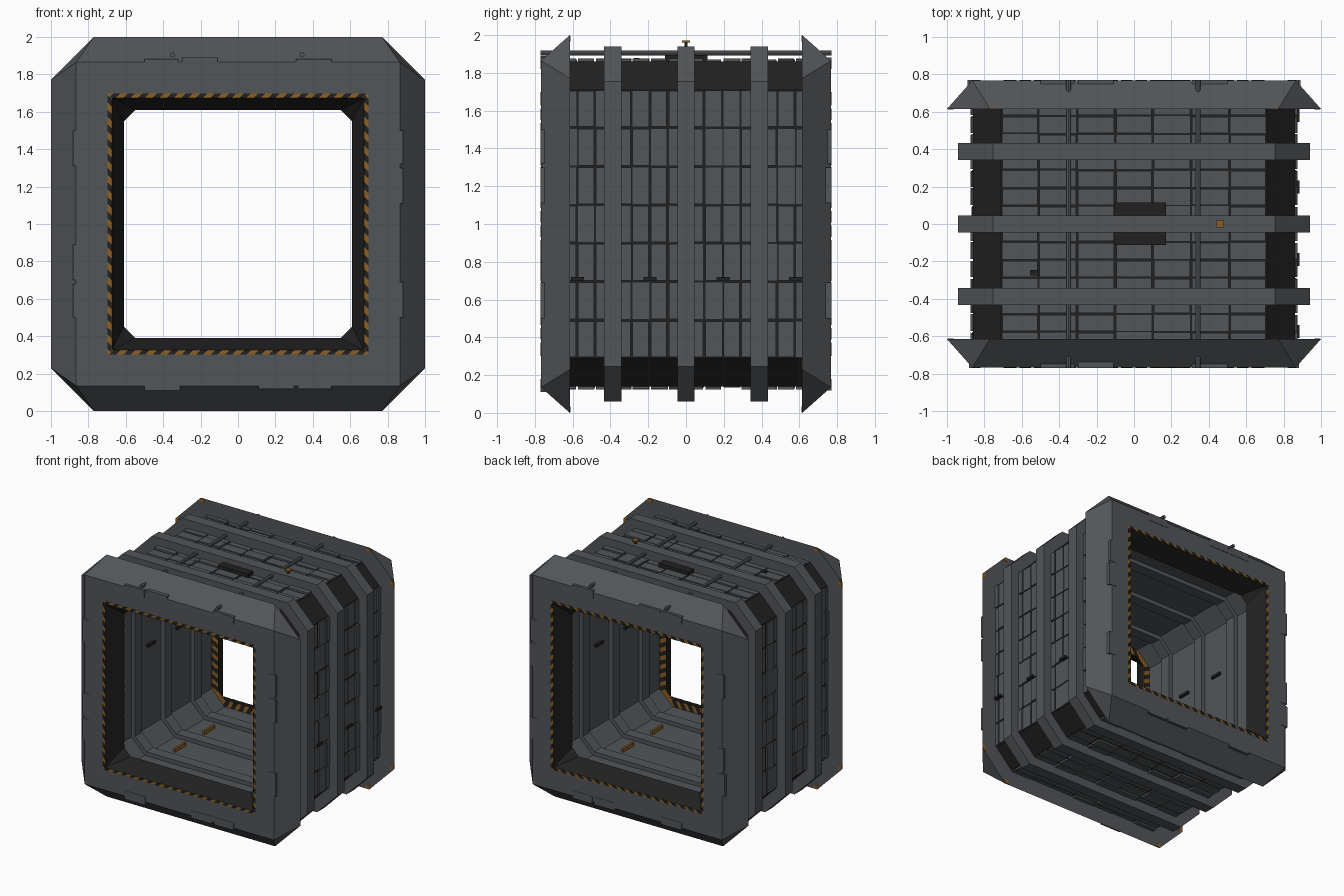
import bpy, bmesh, math, random
from mathutils import Matrix, Vector

if "Cube" in bpy.data.objects:
    bpy.data.objects.remove(bpy.data.objects["Cube"])

random.seed(4)

def material(name, rgb):
    m = bpy.data.materials.new(name)
    m.diffuse_color = (*rgb, 1)
    m.use_nodes = True
    m.node_tree.nodes["Principled BSDF"].inputs["Base Color"].default_value = m.diffuse_color
    return m

GREY = material("steel grey", (0.085, 0.092, 0.1))
BLACK = material("near black", (0.015, 0.015, 0.015))
ORANGE = material("hazard orange", (0.27, 0.115, 0.015))
CENTRE = Vector((0, 0, 1))

def finish(name, bm, mats):
    bmesh.ops.remove_doubles(bm, verts=bm.verts, dist=1e-5)
    bmesh.ops.recalc_face_normals(bm, faces=bm.faces)
    me = bpy.data.meshes.new(name)
    bm.to_mesh(me)
    bm.free()
    for m in mats:
        me.materials.append(m)
    ob = bpy.data.objects.new(name, me)
    ob.location = CENTRE
    bpy.context.collection.objects.link(ob)
    return ob

def octagon(y, h, c):
    """Square of half size h with corners cut by c."""
    a = h - c
    return [(a, y, h), (h, y, a), (h, y, -a), (a, y, -h),
            (-a, y, -h), (-h, y, -a), (-h, y, a), (-a, y, h)]

def ring_loft(name, sections, mats, seg_mat=None):
    """Closed frame: sections (y, half, cut) are joined in a loop."""
    bm = bmesh.new()
    rings = [[bm.verts.new(p) for p in octagon(*s)] for s in sections]
    n = len(rings)
    for k in range(n):
        a, b = rings[k], rings[(k + 1) % n]
        for i in range(8):
            j = (i + 1) % 8
            f = bm.faces.new((a[i], a[j], b[j], b[i]))
            f.material_index = seg_mat[k] if seg_mat else 0
    return finish(name, bm, mats)

def side(k):
    return Matrix.Rotation(math.pi / 2 * k, 4, 'Y')

def add_box(bm, lo, hi, mat=None):
    lo, hi = Vector(lo), Vector(hi)
    m = Matrix.Translation((lo + hi) / 2) @ Matrix.Diagonal((*(hi - lo), 1))
    bmesh.ops.create_cube(bm, size=1, matrix=(mat or Matrix()) @ m)

def add_prism(bm, pts, y0, y1, mat):
    """Plate with outline pts in x, z between y0 and y1."""
    a = [bm.verts.new(mat @ Vector((x, y0, z))) for x, z in pts]
    b = [bm.verts.new(mat @ Vector((x, y1, z))) for x, z in pts]
    bm.faces.new(a)
    bm.faces.new(b[::-1])
    for i in range(4):
        j = (i + 1) % 4
        bm.faces.new((a[j], a[i], b[i], b[j]))

def boxes(name, mat, items):
    bm = bmesh.new()
    for lo, hi in items:
        add_box(bm, lo, hi)
    return finish(name, bm, [mat])

def hazard(name, y, out, r0, r1, n, c0=0.0, c1=0.0):
    """Orange band with slanted black stripes; out is the facing direction."""
    ring_loft(name + "_band", [(y, r0, c0), (y, r1, c1),
              (y + out * .002, r1, c1), (y + out * .002, r0, c0)], [ORANGE])
    bm = bmesh.new()
    pitch = 2 * (r1 - c1) / n
    for k in range(4):
        for i in range(n):
            u = -(r1 - c1) + pitch * (i + .1)
            v = min(u + pitch * .5, r1)
            s = min(r1 - r0, pitch * .4)
            add_prism(bm, [(u, r0), (v, r0), (v + s, r1), (u + s, r1)],
                      y, y + out * .004, side(k))
    finish(name + "_stripes", bm, [BLACK])

# End collars with flared rim and dark funnel opening
for s, tag in ((-1, "front"), (1, "back")):
    ring_loft(tag + "_collar",
              [(s * .767, .675, 0), (s * .767, .865, 0),
               (s * .615, 1, .23), (s * .615, .61, .06)],
              [GREY, BLACK], [0, 0, 0, 1])
    hazard(tag + "_outer_hazard", s * .766, s, .675, .698, 18)
    hazard(tag + "_inner_hazard", s * .615, -s, .612, .668, 16, .06, .1)
    # Orange corner markers on the rear of the rim
    bm = bmesh.new()
    for k in range(4):
        for u in (-1, 1):
            add_prism(bm, [(u * .765, .995), (u * .73, .995), (u * .75, .965), (u * .79, .97)],
                      s * .616, s * .611, side(k))
    finish(tag + "_rim_markers", bm, [ORANGE])

# Tunnel body: dark outside, grey inside
ring_loft("tunnel_body", [(-.62, .86, .15), (.62, .86, .15), (.62, .67, .12), (-.62, .67, .12)],
          [BLACK, GREY], [0, 0, 1, 0])

# Outer and inner ribs
for i, y in enumerate((-.387, 0, .387)):
    a, b = y - .046, y + .046
    ring_loft("outer_rib_%d" % i, [(a, .85, .15), (a, .94, .185), (b, .94, .185), (b, .85, .15)], [GREY])
    ring_loft("inner_rib_%d" % i, [(a, .68, .12), (a, .637, .1), (b, .637, .1), (b, .68, .12)], [GREY])

# Armour panels on all four sides
cols = [-.71, -.51, -.305, -.1, .1, .305, .51, .71]
step, gap = .77 / 8, .006
bm = bmesh.new()
for k in range(4):
    for x0, x1 in zip(cols, cols[1:]):
        for r in range(-7, 7):
            if abs(r + .5) > 6.5:
                continue
            h = random.choice((.866, .87, .875))
            g = 0 if random.random() < .2 else gap
            add_box(bm, (x0 + gap, r * step + gap, .84), (x1 - gap, (r + 1) * step - g, h), side(k))
finish("armour_panels", bm, [GREY])

# Raised plates at the lip of the collars
bm = bmesh.new()
for k in range(4):
    for s in (-1, 1):
        for x0, x1 in ((-.5, -.32), (-.3, -.11), (.31, .5)):
            a, b = sorted((s * .69, s * .77))
            add_box(bm, (x0, a, .82), (x1, b, random.choice((.882, .89))), side(k))
finish("collar_plates", bm, [GREY])

# Pipes along the roof
for i, x in enumerate((-.35, .342)):
    bm = bmesh.new()
    bmesh.ops.create_cone(bm, cap_ends=True, segments=8, radius1=.014, radius2=.014, depth=1.54,
                          matrix=Matrix.Translation((x, 0, .905)) @ Matrix.Rotation(math.pi / 2, 4, 'X'))
    finish("roof_pipe_%d" % i, bm, [GREY])

# Roof vent, beacon and small fittings
boxes("roof_vent", BLACK, [((-.105, -.112, .85), (.17, .115, .897))])
boxes("beacon_post", BLACK, [((.452, -.008, .93), (.468, .008, .96))])
boxes("beacon_cap", ORANGE, [((.44, -.02, .96), (.48, .02, .972))])
boxes("roof_fitting", BLACK, [((-.555, -.275, .85), (-.51, -.245, .88))])
boxes("side_fittings", BLACK, [((.85, y - .035, -.3), (.885, y + .035, -.28)) for y in (-.575, -.19, .197, .58)])

# Interior wall bars and floor guide strips
boxes("wall_bars", BLACK, [((min(s * .675, s * .65), y - .05, .12), (max(s * .675, s * .65), y + .05, .14))
                           for s in (-1, 1) for y in (-.19, .19)])
boxes("floor_strips", ORANGE, [((s * .4 - .008, y - .07, -.675), (s * .4 + .008, y + .07, -.64))
                               for s in (-1, 1) for y in (-.19, .19)])
